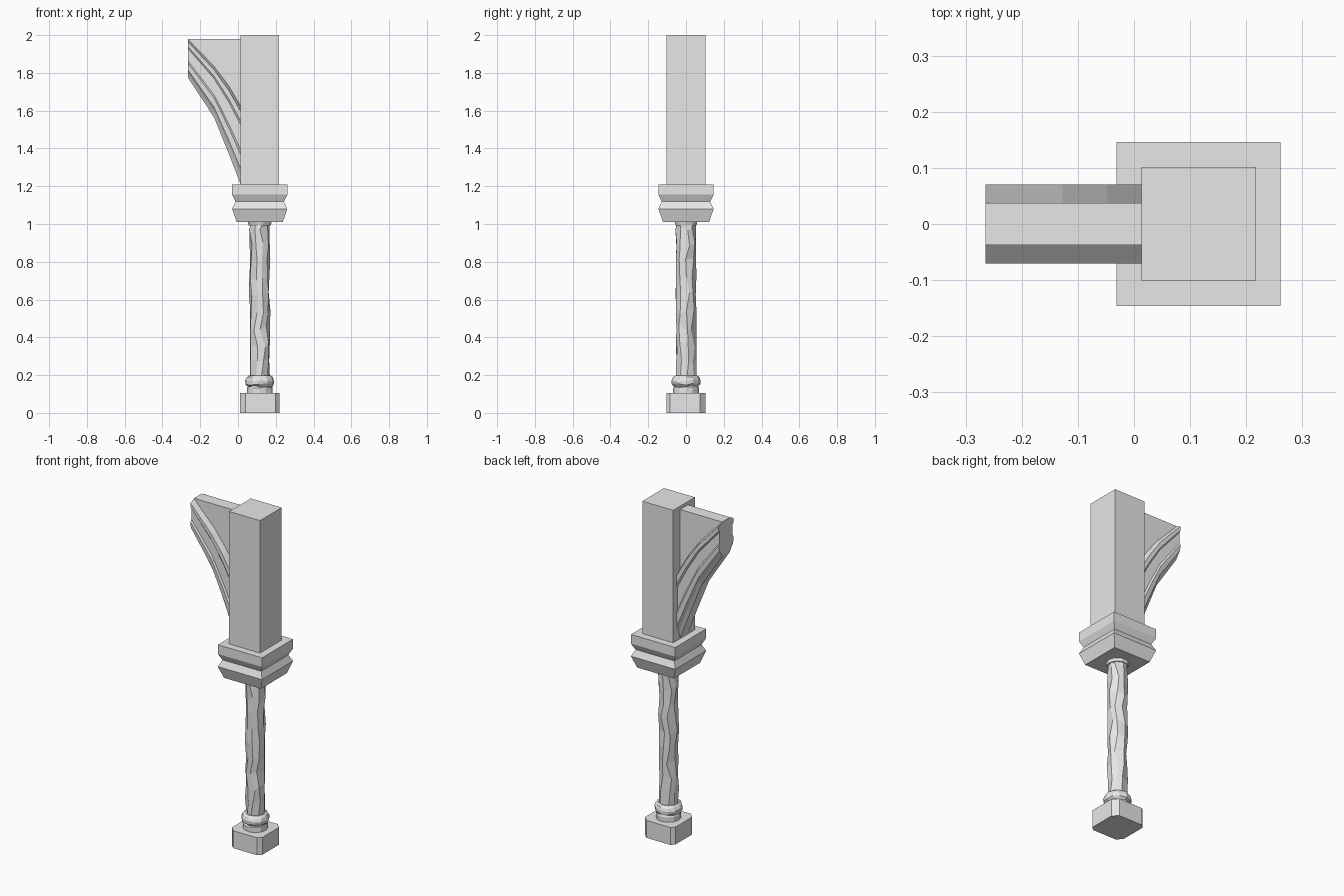
import bpy, bmesh, math, random

random.seed(4)
old = bpy.data.objects.get("Cube")
if old:
    bpy.data.objects.remove(old, do_unlink=True)

stone = bpy.data.materials.new("grey stone")
stone.use_nodes = True
colour = (0.8, 0.8, 0.8, 1)
stone.diffuse_color = colour
stone.node_tree.nodes["Principled BSDF"].inputs["Base Color"].default_value = colour

CX = 0.115  # centre of the column


def loft(name, rings):
    """Join matching rings of points into a capped solid."""
    bm = bmesh.new()
    loops = [[bm.verts.new(p) for p in ring] for ring in rings]
    n = len(loops[0])
    for a, b in zip(loops, loops[1:]):
        for i in range(n):
            j = (i + 1) % n
            bm.faces.new((a[i], a[j], b[j], b[i]))
    bm.faces.new(loops[0][::-1])
    bm.faces.new(loops[-1])
    bmesh.ops.recalc_face_normals(bm, faces=bm.faces)
    mesh = bpy.data.meshes.new(name)
    bm.to_mesh(mesh)
    bm.free()
    mesh.materials.append(stone)
    obj = bpy.data.objects.new(name, mesh)
    bpy.context.collection.objects.link(obj)
    return obj


def square(h, z):
    return [(CX + sx * h, sy * h, z) for sx, sy in ((-1, -1), (1, -1), (1, 1), (-1, 1))]


def circle(r, z, sides=10, jitter=0.0, twist=0.0):
    ring = []
    for i in range(sides):
        a = math.tau * i / sides + twist + random.uniform(-3, 3) * jitter
        k = r * (1 + random.uniform(-1, 1) * jitter)
        ring.append((CX + k * math.cos(a), k * math.sin(a),
                     z + random.uniform(-1, 1) * jitter * 0.25))
    return ring


# Base block with cut corners
def cut_square(h, z):
    ring = []
    for sx, sy, c in ((-1, -1, 0.03), (1, -1, 0.02), (1, 1, 0.03), (-1, 1, 0.02)):
        pair = [(CX + sx * h, sy * (h - c), z), (CX + sx * (h - c), sy * h, z)]
        ring += pair if sx * sy > 0 else pair[::-1]
    return ring


loft("base_block", [cut_square(0.104, 0), cut_square(0.104, 0.104)])

# Worn round moulding above the base
loft("base_moulding", [circle(r, z, 12, j) for r, z, j in (
    (0.068, 0.10, 0), (0.068, 0.135, 0.02), (0.063, 0.142, 0.02), (0.075, 0.152, 0.02),
    (0.076, 0.172, 0.02), (0.070, 0.188, 0.02), (0.058, 0.198, 0))])

# Rough hewn shaft
heights = [0.18 + 0.8 * i / 9 for i in range(10)]
loft("shaft", [circle(0.054, z, 9, 0.06, 0.12 * (i % 3)) for i, z in enumerate(heights)]
     + [circle(0.052, 1.0, 9, 0, 0.1)])
loft("neck_ring", [circle(0.058, 0.992, 10), circle(0.064, 1.015, 10)])

# Square capital with a V-shaped waist
loft("capital", [square(h, z) for h, z in (
    (0.122, 1.01), (0.146, 1.08), (0.128, 1.118), (0.146, 1.155), (0.146, 1.21))])

# Pier above the capital
loft("upper_pier", [square(0.102, 1.21), square(0.102, 2.0)])

# Springing arch rib: thin web on top, moulded flanks following the curve
stations = ((-0.265, 1.978, 1.775), (-0.127, 1.835, 1.565),
            (-0.048, 1.73, 1.37), (0.014, 1.625, 1.21))
flank = ((0.037, 0), (0.07, 0.07), (0.07, 0.19), (0.062, 0.24), (0.062, 0.56),
         (0.07, 0.62), (0.066, 0.8), (0.05, 0.88), (0.036, 1))
rings = []
for x, top, bottom in stations:
    half = [(0.037, 1.98)] + [(y, top + (bottom - top) * f) for y, f in flank]
    rings.append([(x, y, z) for y, z in half] + [(x, -y, z) for y, z in reversed(half)])
loft("arch_rib", rings)
